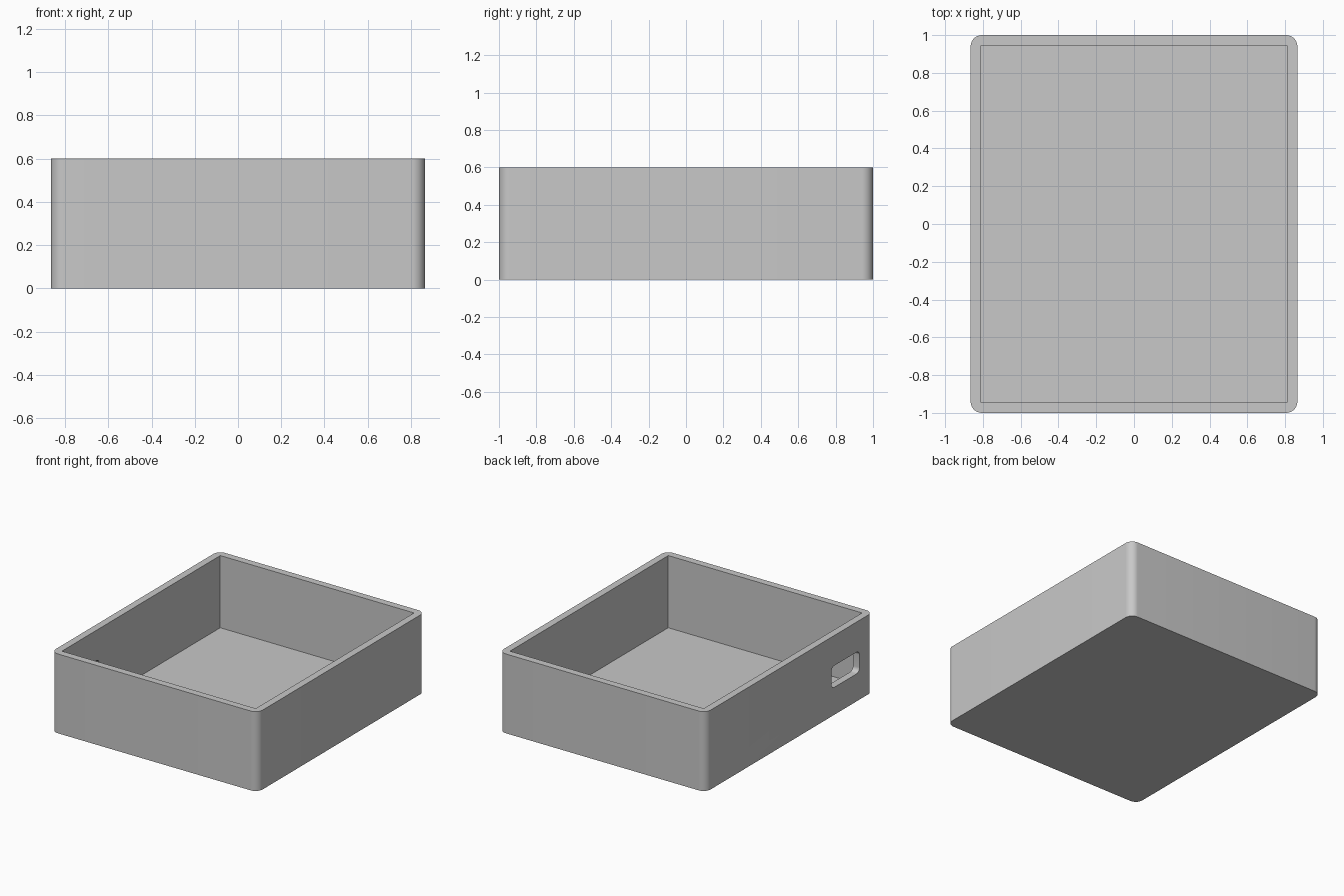
import bpy
import bmesh
from math import cos, sin, pi, radians
from mathutils import Matrix

if "Cube" in bpy.data.objects:
    bpy.data.objects.remove(bpy.data.objects["Cube"], do_unlink=True)

HALF_X, HALF_Y, HEIGHT = 0.865, 1.0, 0.6
WALL = 0.054
CORNER = 0.06

grey = bpy.data.materials.new("light grey")
grey.use_nodes = True
colour = (0.58, 0.58, 0.58, 1)
grey.diffuse_color = colour
grey.node_tree.nodes["Principled BSDF"].inputs["Base Color"].default_value = colour


def rounded_prism(name, hx, hy, depth, radius, steps, matrix):
    """Rounded rectangle (half sizes hx, hy) extruded upward by depth, then placed."""
    bm = bmesh.new()
    verts = []
    for i, (sx, sy) in enumerate([(1, 1), (-1, 1), (-1, -1), (1, -1)]):
        cx, cy = sx * (hx - radius), sy * (hy - radius)
        for k in range(steps + 1 if radius else 1):
            a = (i + k / steps) * pi / 2
            verts.append(bm.verts.new((cx + radius * cos(a), cy + radius * sin(a), 0)))
    base = bm.faces.new(verts)
    ext = bmesh.ops.extrude_face_region(bm, geom=[base])
    top = [v for v in ext["geom"] if isinstance(v, bmesh.types.BMVert)]
    bmesh.ops.translate(bm, verts=top, vec=(0, 0, depth))
    bmesh.ops.transform(bm, matrix=matrix, verts=bm.verts)
    bmesh.ops.recalc_face_normals(bm, faces=bm.faces)
    mesh = bpy.data.meshes.new(name)
    bm.to_mesh(mesh)
    bm.free()
    mesh.materials.append(grey)
    obj = bpy.data.objects.new(name, mesh)
    bpy.context.collection.objects.link(obj)
    return obj


# Outer body with rounded upright corners
tray = rounded_prism("open_tray", HALF_X, HALF_Y, HEIGHT, CORNER, 12, Matrix())

# Square-cornered cavity, open at the top
cavity = rounded_prism("cavity_cutter", HALF_X - WALL, HALF_Y - WALL, HEIGHT, 0, 1,
                       Matrix.Translation((0, 0, WALL)))

# Rounded port through the -x wall, near the front
port_place = (Matrix.Translation((-HALF_X - 0.05, -0.67, 0.29))
              @ Matrix.Rotation(radians(90), 4, "Z") @ Matrix.Rotation(radians(90), 4, "X"))
port = rounded_prism("port_cutter", 0.168, 0.082, 0.15, 0.035, 8, port_place)

bpy.context.view_layer.objects.active = tray
tray.select_set(True)
for cutter in (cavity, port):
    cutter.hide_render = True
    mod = tray.modifiers.new(cutter.name, "BOOLEAN")
    mod.operation = "DIFFERENCE"
    mod.solver = "EXACT"
    mod.object = cutter
    bpy.ops.object.modifier_apply(modifier=mod.name)
    bpy.data.objects.remove(cutter, do_unlink=True)

bpy.ops.object.shade_smooth_by_angle(angle=radians(30))
